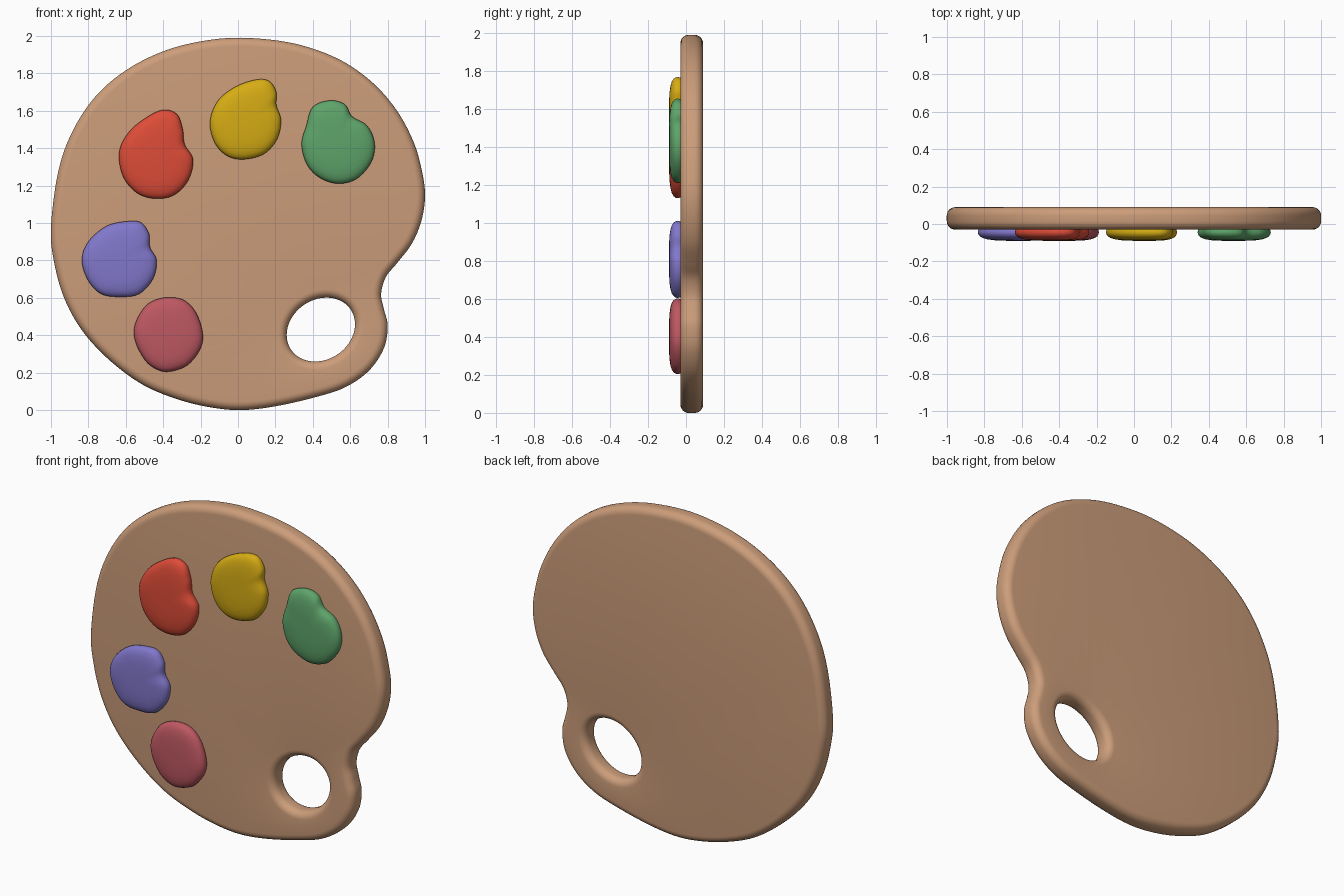
import bpy, bmesh, math
from mathutils import Vector

if "Cube" in bpy.data.objects:
    bpy.data.objects.remove(bpy.data.objects["Cube"])

FRONT, BACK, TOP = -0.03, 0.09, -0.09   # board front, board back, paint top (y)


def material(name, rgb):
    m = bpy.data.materials.new(name)
    lin = [c / 255 / 12.92 if c < 10 else ((c / 255 + 0.055) / 1.055) ** 2.4 for c in rgb]
    m.diffuse_color = (*lin, 1)
    m.use_nodes = True
    m.node_tree.nodes["Principled BSDF"].inputs["Base Color"].default_value = m.diffuse_color
    return m


def smooth_loop(pts, n):
    """Closed Catmull-Rom curve through the (x, z) points."""
    p = [Vector(q) for q in pts]
    k, out = len(p), []
    for i in range(k):
        a, b, c, d = (p[(i + j) % k] for j in (-1, 0, 1, 2))
        for s in range(n):
            t = s / n
            out.append(0.5 * (2 * b + (c - a) * t + (2 * a - 5 * b + 4 * c - d) * t * t
                              + (3 * b - a - 3 * c + d) * t ** 3))
    return out


def inset(loop, dist):
    """Move a counter-clockwise loop to its left by dist."""
    out = []
    for i, p in enumerate(loop):
        t = (loop[(i + 1) % len(loop)] - loop[i - 1]).normalized()
        out.append(p + Vector((-t.y, t.x)) * dist)
    return out


def bridge(bm, rings):
    """Skin a list of (loop, y) rings; returns the vertex rings."""
    vr = [[bm.verts.new((p.x, y, p.y)) for p in loop] for loop, y in rings]
    for a, b in zip(vr, vr[1:]):
        for i in range(len(a)):
            j = (i + 1) % len(a)
            bm.faces.new((a[i], a[j], b[j], b[i]))
    return vr


def finish(bm, name, mat):
    bmesh.ops.recalc_face_normals(bm, faces=bm.faces[:])
    me = bpy.data.meshes.new(name)
    bm.to_mesh(me)
    bm.free()
    ob = bpy.data.objects.new(name, me)
    bpy.context.collection.objects.link(ob)
    me.materials.append(mat)
    bpy.ops.object.select_all(action='DESELECT')
    ob.select_set(True)
    bpy.context.view_layer.objects.active = ob
    bpy.ops.object.shade_smooth_by_angle(angle=math.radians(50))


# Board: rounded outline with a thumb hole, both edges rounded over
outline = smooth_loop([
    (0.03, 0.0), (0.2, 0.02), (0.4, 0.065), (0.57, 0.12), (0.70, 0.21), (0.78, 0.33),
    (0.80, 0.45), (0.78, 0.54), (0.765, 0.62), (0.79, 0.71), (0.85, 0.785), (0.93, 0.89),
    (0.98, 1.01), (1.0, 1.14), (0.985, 1.27), (0.94, 1.43), (0.85, 1.6), (0.72, 1.75),
    (0.55, 1.87), (0.34, 1.95), (0.12, 1.985), (-0.1, 1.985), (-0.35, 1.935), (-0.57, 1.835),
    (-0.75, 1.69), (-0.88, 1.5), (-0.96, 1.28), (-1.0, 0.98), (-0.985, 0.8), (-0.93, 0.6),
    (-0.83, 0.42), (-0.68, 0.26), (-0.5, 0.13), (-0.3, 0.05), (-0.12, 0.01)], 6)
hole = [Vector((0.443 + 0.182 * math.cos(a) + 0.015 * math.sin(a), 0.43 + 0.17 * math.sin(a)
                + 0.015 * math.cos(a))) for a in (-2 * math.pi * i / 72 for i in range(72))]
R, STEPS = 0.045, 6
profile = []
for i in range(STEPS + 1):
    a = math.pi / 2 * i / STEPS
    profile.append((R * (1 - math.sin(a)), FRONT + R * (1 - math.cos(a))))
profile += [(d, FRONT + BACK - y) for d, y in reversed(profile)]

bm = bmesh.new()
walls = [bridge(bm, [(inset(loop, d), y) for d, y in profile]) for loop in (outline, hole)]
for end, ny in ((0, -1), (-1, 1)):
    edges = []
    for w in walls:
        ring = w[end]
        edges += [bm.edges.get((ring[i - 1], ring[i])) for i in range(len(ring))]
    bmesh.ops.triangle_fill(bm, use_beauty=True, edges=edges, normal=(0, ny, 0))
finish(bm, "palette_board", material("tan wood", (204, 157, 122)))


# Paint blobs: pillow shapes sitting on the front face
def blob(name, rgb, pts):
    loop = smooth_loop(pts, 6)
    c = sum(loop, Vector((0, 0))) / len(loop)
    shape = [(0.97, FRONT + 0.01), (0.99, -0.035), (1.0, -0.045), (0.985, -0.056), (0.95, -0.066),
             (0.88, -0.075), (0.77, -0.082), (0.6, -0.087), (0.35, -0.0895), (0.12, TOP)]
    bm = bmesh.new()
    rings = bridge(bm, [([c + (p - c) * s for p in loop], y) for s, y in shape])
    bm.faces.new(rings[0])
    bm.faces.new(rings[-1])
    finish(bm, name + "_paint", material(name, rgb))


blob("red", (222, 76, 56), [
    (-0.44, 1.13), (-0.34, 1.15), (-0.265, 1.23), (-0.24, 1.34), (-0.285, 1.42), (-0.295, 1.5),
    (-0.325, 1.58), (-0.395, 1.605), (-0.48, 1.57), (-0.58, 1.49), (-0.635, 1.38),
    (-0.615, 1.25), (-0.54, 1.16)])
blob("yellow", (214, 172, 20), [
    (0.03, 1.34), (0.14, 1.37), (0.21, 1.45), (0.23, 1.55), (0.205, 1.63), (0.205, 1.70),
    (0.165, 1.76), (0.09, 1.765), (-0.02, 1.725), (-0.11, 1.65), (-0.15, 1.54),
    (-0.125, 1.43), (-0.06, 1.36)])
blob("green", (94, 164, 106), [
    (0.54, 1.21), (0.64, 1.24), (0.715, 1.33), (0.73, 1.43), (0.69, 1.52), (0.61, 1.57),
    (0.57, 1.635), (0.49, 1.655), (0.40, 1.62), (0.365, 1.52), (0.34, 1.42),
    (0.37, 1.31), (0.44, 1.24)])
blob("violet", (130, 120, 204), [
    (-0.63, 0.605), (-0.53, 0.62), (-0.455, 0.70), (-0.435, 0.80), (-0.47, 0.87), (-0.475, 0.94),
    (-0.515, 1.0), (-0.58, 1.01), (-0.70, 0.985), (-0.80, 0.90), (-0.835, 0.80),
    (-0.80, 0.69), (-0.73, 0.62)])
blob("rose", (190, 88, 98), [
    (-0.37, 0.205), (-0.27, 0.24), (-0.2, 0.33), (-0.19, 0.42), (-0.23, 0.53), (-0.30, 0.592),
    (-0.40, 0.6), (-0.49, 0.56), (-0.55, 0.46), (-0.55, 0.37), (-0.50, 0.27), (-0.44, 0.22)])
